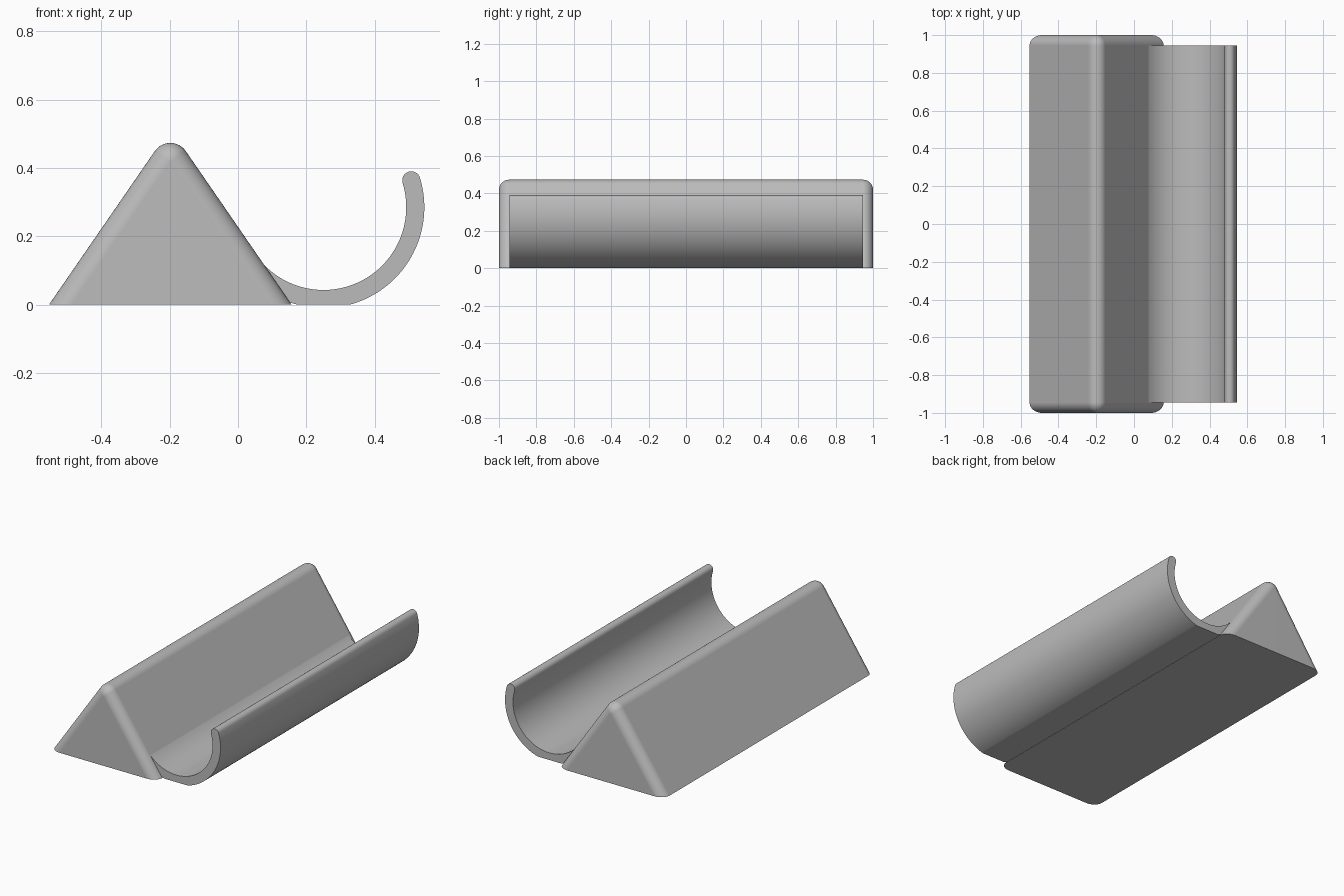
import bpy, bmesh
from math import sin, cos, radians, pi, atan2, sqrt

cube = bpy.data.objects.get("Cube")
if cube:
    bpy.data.objects.remove(cube, do_unlink=True)

grey = bpy.data.materials.new("plain_grey")
grey.use_nodes = True
colour = (0.5, 0.5, 0.5, 1)
grey.diffuse_color = colour
grey.node_tree.nodes["Principled BSDF"].inputs["Base Color"].default_value = colour


def arc(cx, cz, r, start, end, steps):
    """Points on a circular arc in the x-z plane, angles in radians."""
    angles = [start + (end - start) * i / steps for i in range(steps + 1)]
    return [(cx + r * cos(a), cz + r * sin(a)) for a in angles]


def loft(name, sections):
    """Skin a list of (y, profile) sections and cap both ends."""
    bm = bmesh.new()
    rings = [[bm.verts.new((x, y, z)) for x, z in profile] for y, profile in sections]
    n = len(rings[0])
    for a, b in zip(rings, rings[1:]):
        for i in range(n):
            j = (i + 1) % n
            bm.faces.new((a[i], a[j], b[j], b[i]))
    bm.faces.new(rings[0])
    bm.faces.new(rings[-1])
    bmesh.ops.remove_doubles(bm, verts=bm.verts, dist=0.00005)
    bmesh.ops.recalc_face_normals(bm, faces=bm.faces)
    mesh = bpy.data.meshes.new(name)
    bm.to_mesh(mesh)
    bm.free()
    mesh.materials.append(grey)
    obj = bpy.data.objects.new(name, mesh)
    bpy.context.collection.objects.link(obj)
    bpy.ops.object.select_all(action='DESELECT')
    obj.select_set(True)
    bpy.context.view_layer.objects.active = obj
    bpy.ops.object.shade_smooth_by_angle(angle=radians(30))
    weighted = obj.modifiers.new("weighted_normals", 'WEIGHTED_NORMAL')
    weighted.keep_sharp = True
    return obj


# Triangular wedge: rounded ridge and rounded sloping end edges, sharp base
FILLET = 0.055
RIDGE_X, RIDGE_Z = -0.198, 0.418
SLOPE = atan2(0.308, 0.447)      # angle of the side normal above horizontal


def wedge_profile(r):
    top = arc(RIDGE_X, RIDGE_Z, r, SLOPE, pi - SLOPE, 16)
    half = r / cos(SLOPE) + RIDGE_Z * sin(SLOPE) / cos(SLOPE)
    return [(RIDGE_X + half, 0)] + top + [(RIDGE_X - half, 0)]


STEPS = 10
end = [(1 - FILLET + FILLET * sin(t), wedge_profile(FILLET * cos(t)))
       for t in [pi / 2 * i / STEPS for i in range(STEPS + 1)]]
loft("wedge_body", [(-y, p) for y, p in reversed(end)] + end)

# Curved trough: a thick arc with a rounded lip and a flattened underside
CX, CZ = 0.25, 0.285
INNER, OUTER = 0.242, 0.295
mid, half_thick = (INNER + OUTER) / 2, (OUTER - INNER) / 2
LIP, ROOT = radians(17), radians(-144)
lip_x, lip_z = CX + mid * cos(LIP), CZ + mid * sin(LIP)
cut = sqrt(OUTER ** 2 - CZ ** 2)     # half width of the flat underside
flat = atan2(CZ, cut)
profile = (arc(CX, CZ, OUTER, ROOT, flat - pi, 16)
           + arc(CX, CZ, OUTER, -flat, LIP, 48)
           + arc(lip_x, lip_z, half_thick, LIP, LIP + pi, 16)[1:-1]
           + arc(CX, CZ, INNER, LIP, ROOT, 72))
loft("curved_trough", [(-0.945, profile), (0.945, profile)])
